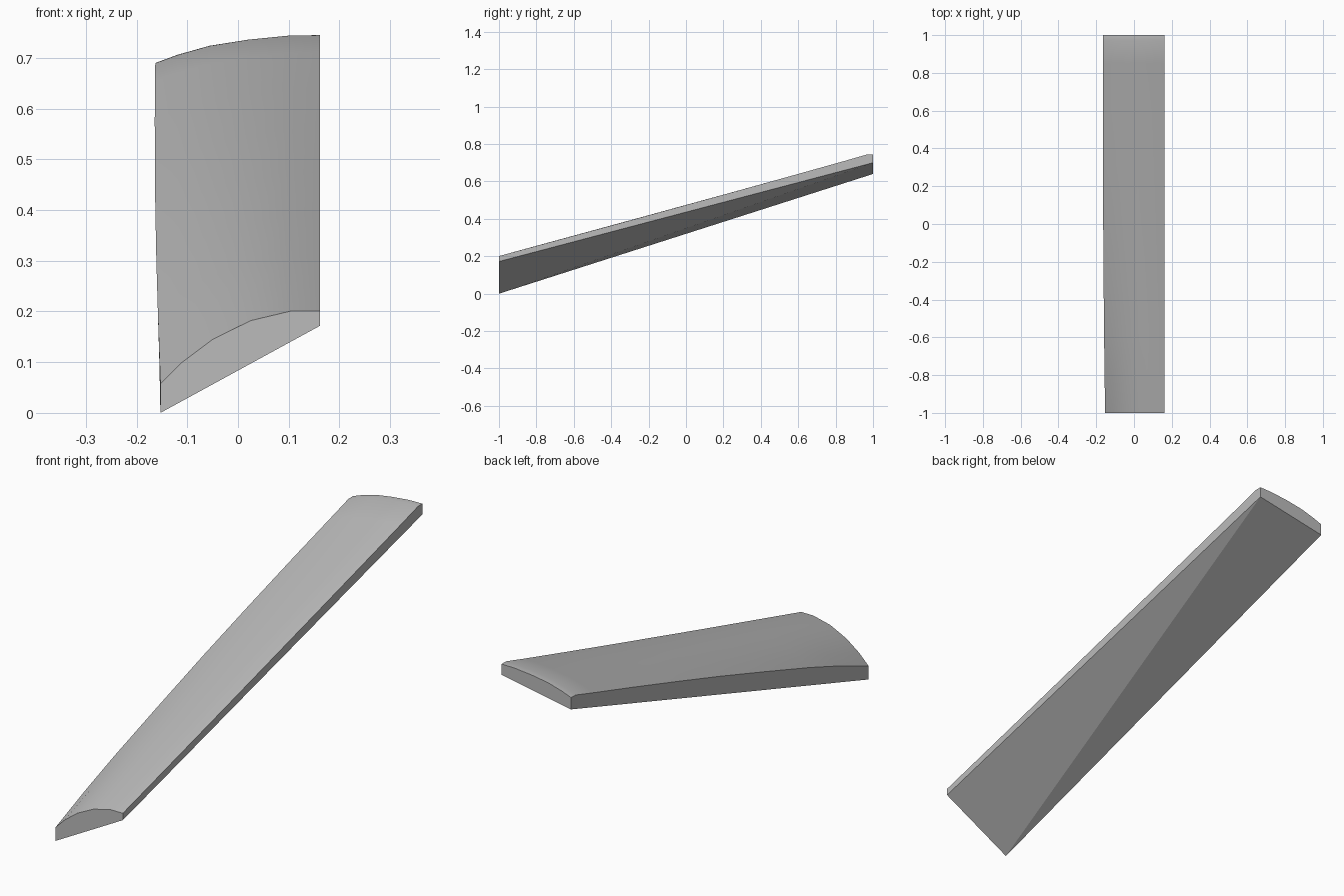
import bpy
import bmesh
from mathutils import Vector

cube = bpy.data.objects.get("Cube")
if cube:
    bpy.data.objects.remove(cube, do_unlink=True)

grey = bpy.data.materials.new("plain_grey")
grey.use_nodes = True
colour = (0.5, 0.5, 0.5, 1)
grey.diffuse_color = colour
grey.node_tree.nodes["Principled BSDF"].inputs["Base Color"].default_value = colour

# End profiles of the crowned top (x, z), and the straight base corners
front_top = [(-0.153, 0.057), (-0.11, 0.1), (-0.05, 0.145),
             (0.025, 0.182), (0.105, 0.201), (0.162, 0.201)]
back_top = [(-0.163, 0.69), (-0.12, 0.706), (-0.056, 0.724),
            (0.02, 0.736), (0.1, 0.744), (0.162, 0.745)]
front_base = [(-0.153, 0.0), (0.162, 0.172)]
back_base = [(-0.163, 0.64), (0.162, 0.7)]

# Stations along the length: (y, swell of the right edge, lip at the back end)
stations = [(-1, 0, 0), (-0.8, 0.014, 0), (-0.6, 0.021, 0), (-0.3, 0.024, 0),
            (0, 0.024, 0.001), (0.3, 0.02, 0.002), (0.6, 0.013, 0.004),
            (0.85, 0.005, 0.006), (0.97, 0.001, 0.008), (1, 0, 0)]

bm = bmesh.new()


def blend(a, b, y):
    x, z = Vector(a).lerp(Vector(b), (y + 1) / 2)
    return Vector((x, y, z))


tops, bases = [], []
for y, swell, lip in stations:
    row = []
    for i, (a, b) in enumerate(zip(front_top, back_top)):
        p = blend(a, b, y)
        fade = (1 - i / (len(front_top) - 1)) ** 2
        p.z += swell * fade + lip
        p.x -= 0.005 * (1 - y * y) * fade
        row.append(bm.verts.new(p))
    tops.append(row)
    bases.append([bm.verts.new(blend(a, b, y))
                  for a, b in zip(front_base, back_base)])

# Crowned top and the two long sides
smooth_faces = []
for t0, t1, b0, b1 in zip(tops, tops[1:], bases, bases[1:]):
    for i in range(len(t0) - 1):
        smooth_faces.append(bm.faces.new((t0[i], t0[i + 1], t1[i + 1], t1[i])))
    bm.faces.new((b0[0], t0[0], t1[0], b1[0]))
    bm.faces.new((b0[1], b1[1], t1[-1], t0[-1]))

# End caps
bm.faces.new([bases[0][0], bases[0][1]] + tops[0][::-1])
bm.faces.new([bases[-1][1], bases[-1][0]] + tops[-1])

# Twisted base as two flat triangles meeting on a diagonal
bm.faces.new([b[1] for b in bases] + [bases[0][0]])
bm.faces.new([b[0] for b in bases] + [bases[-1][1]])
bmesh.ops.recalc_face_normals(bm, faces=bm.faces)

# Smooth crown with crisp borders
for f in smooth_faces:
    f.smooth = True
for e in bm.edges:
    if any(not f.smooth for f in e.link_faces):
        e.smooth = False

mesh = bpy.data.meshes.new("twisted_plank")
bm.to_mesh(mesh)
bm.free()
mesh.materials.append(grey)
plank = bpy.data.objects.new("twisted_plank", mesh)
bpy.context.collection.objects.link(plank)
